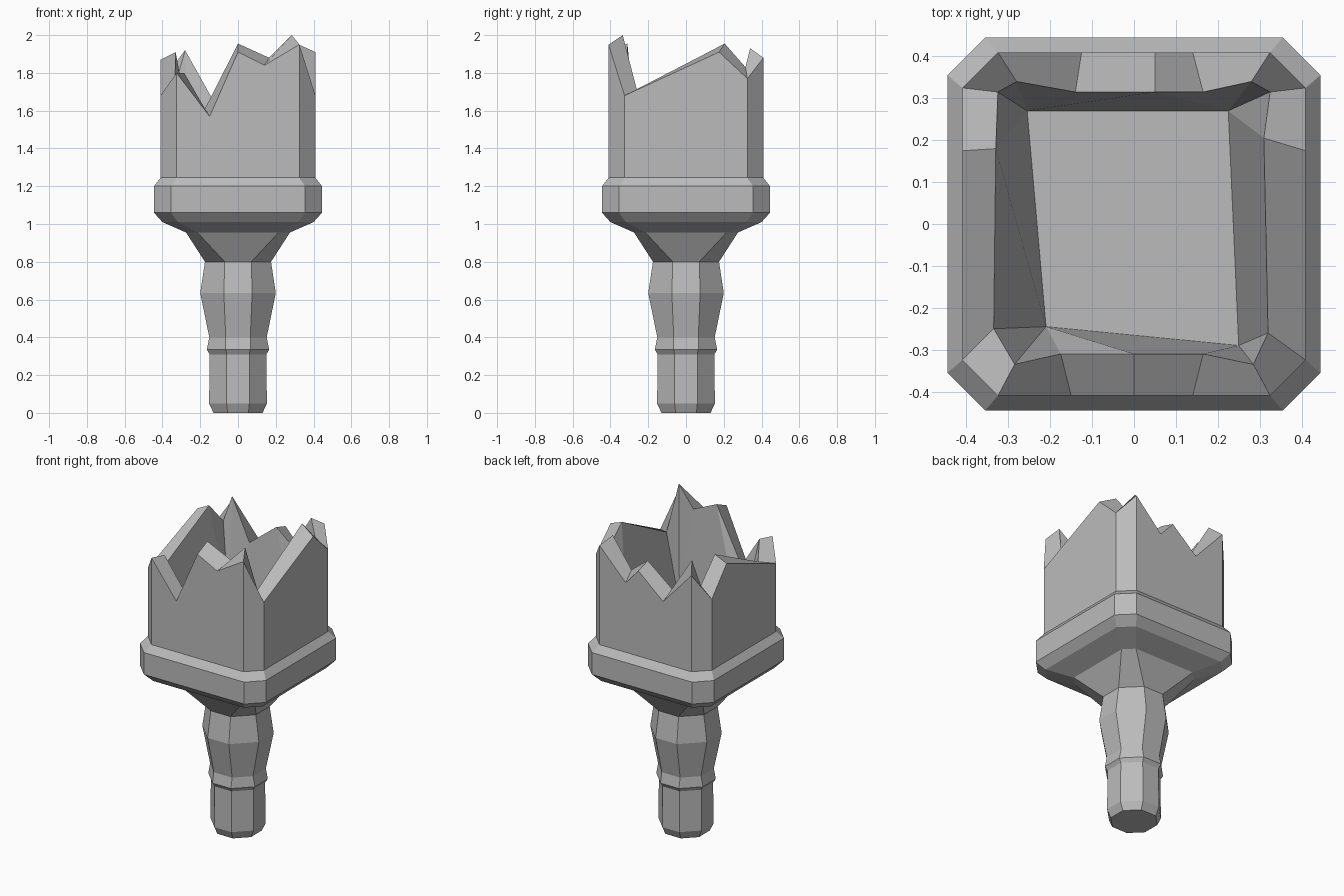
import bpy
import bmesh
import math
from mathutils import Matrix, Vector

cube = bpy.data.objects.get("Cube")
if cube:
    bpy.data.objects.remove(cube, do_unlink=True)

# Single stone-grey material
GREY = (0.5, 0.5, 0.5, 1)
stone = bpy.data.materials.new("grey stone")
stone.use_nodes = True
stone.diffuse_color = GREY
stone.node_tree.nodes["Principled BSDF"].inputs["Base Color"].default_value = GREY


def finish(name, bm):
    """Turn a bmesh into a flat-shaded object."""
    mesh = bpy.data.meshes.new(name)
    bm.normal_update()
    bm.to_mesh(mesh)
    bm.free()
    mesh.materials.append(stone)
    obj = bpy.data.objects.new(name, mesh)
    bpy.context.collection.objects.link(obj)
    return obj


def quarter_turn(side, along, out, z):
    """Place a point on one of four sides: 0 front, 1 right, 2 back, 3 left."""
    return Matrix.Rotation(side * math.pi / 2, 3, 'Z') @ Vector((along, -out, z))


def loft(name, rings, cap_bottom=False):
    """Stack chamfered squares given as (half width, half flat, height)."""
    bm = bmesh.new()
    loops = []
    for half, flat, z in rings:
        loops.append([bm.verts.new(quarter_turn(side, along, half, z))
                      for side in range(4) for along in (-flat, flat)])
    for low, high in zip(loops, loops[1:]):
        for i in range(len(low)):
            j = (i + 1) % len(low)
            bm.faces.new((low[i], low[j], high[j], high[i]))
    if cap_bottom:
        bm.faces.new(reversed(loops[0]))
    return finish(name, bm)


# Peg, bead and bulging stem
loft("stem", [
    (0.13, 0.055, 0), (0.153, 0.06, 0.05), (0.15, 0.06, 0.31),
    (0.165, 0.065, 0.335), (0.152, 0.065, 0.4), (0.2, 0.075, 0.635),
    (0.175, 0.07, 0.8)], cap_bottom=True)

# Flared collar and wide band
loft("collar", [
    (0.175, 0.07, 0.8), (0.275, 0.215, 0.955), (0.4, 0.32, 1.01),
    (0.445, 0.355, 1.06), (0.445, 0.355, 1.2), (0.41, 0.325, 1.245)])

# Broken rim per side: outer along, outer z, inner along, inner out, inner z
WALL, FLAT, BASE, FLOOR = 0.41, 0.325, 1.245, 1.26
front = [(-FLAT, 1.8, -0.285, 0.335, 1.8), (-0.15, 1.57, -0.175, 0.31, 1.61),
         (0, 1.91, 0, 0.31, 1.955), (0.14, 1.84, 0.165, 0.31, 1.88),
         (FLAT, 1.95, 0.285, 0.335, 2)]
right = [(-FLAT, 1.68, -0.26, 0.32, 1.71), (0.175, 1.91, 0.205, 0.31, 1.955),
         (FLAT, 1.77, 0.315, 0.325, 1.83)]
back = [(-FLAT, 1.88, -0.28, 0.34, 1.93), (-0.14, 1.69, -0.165, 0.315, 1.73),
        (-0.05, 1.79, -0.05, 0.315, 1.82), (0.125, 1.64, 0.14, 0.315, 1.67),
        (FLAT, 1.86, 0.28, 0.34, 1.92)]
left = [(-FLAT, 1.7, -0.315, 0.325, 1.76), (-0.175, 1.87, -0.18, 0.33, 1.91),
        (FLAT, 1.68, 0.25, 0.335, 1.7)]
floor_corners = [(-0.21, -0.245), (0.25, -0.29), (0.225, 0.27), (-0.255, 0.27)]

# Jagged hollow cup
bm = bmesh.new()
floor = [bm.verts.new((x, y, FLOOR)) for x, y in floor_corners]
outer, inner, foot, feet, tops = [], [], [], [], []
for side, points in enumerate((front, right, back, left)):
    feet.append([bm.verts.new(quarter_turn(side, a, WALL, BASE)) for a in (-FLAT, FLAT)])
    edge = [bm.verts.new(quarter_turn(side, p[0], WALL, p[1])) for p in points]
    tops.append(edge)
    outer += edge
    inner += [bm.verts.new(quarter_turn(side, *p[2:])) for p in points]
    foot += [floor[side if p[0] <= 0 else (side + 1) % 4] for p in points]

# Outer walls and chamfered corners
for side in range(4):
    after = (side + 1) % 4
    bm.faces.new(feet[side] + tops[side][::-1])
    bm.faces.new((feet[side][1], feet[after][0], tops[after][0], tops[side][-1]))

# Broken rim surface and inner walls down to the floor
for i in range(len(outer)):
    j = (i + 1) % len(outer)
    bm.faces.new((outer[i], outer[j], inner[j], inner[i]))
    lower = [foot[j]] if foot[i] == foot[j] else [foot[j], foot[i]]
    bm.faces.new([inner[i], inner[j]] + lower)
bm.faces.new(floor)
finish("broken_cup", bm)
